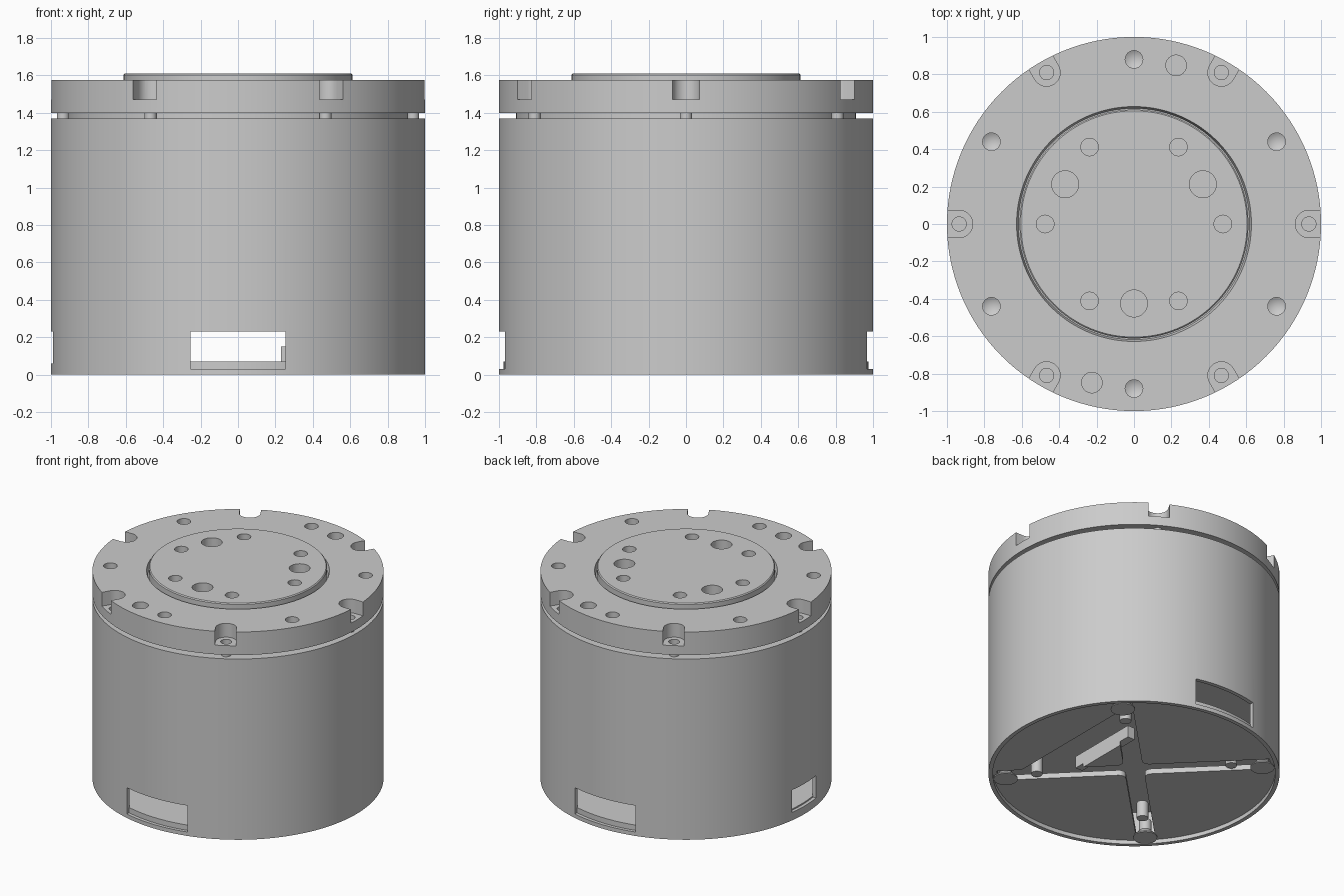
import bpy, bmesh
from math import sin, cos, pi, radians
from mathutils import Matrix, Vector

if "Cube" in bpy.data.objects:
    bpy.data.objects.remove(bpy.data.objects["Cube"])


def finish(name, bm, smooth=True):
    bmesh.ops.recalc_face_normals(bm, faces=bm.faces)
    me = bpy.data.meshes.new(name)
    bm.to_mesh(me)
    bm.free()
    ob = bpy.data.objects.new(name, me)
    bpy.context.collection.objects.link(ob)
    return ob


def lathe(bm, profile, n=32, at=(0, 0)):
    """Revolve (r, z) points about a vertical axis; r = 0 makes a pole."""
    rings = []
    for r, z in profile:
        if r == 0:
            rings.append([bm.verts.new((at[0], at[1], z))])
        else:
            rings.append([bm.verts.new((at[0] + r * cos(2 * pi * i / n),
                                        at[1] + r * sin(2 * pi * i / n), z)) for i in range(n)])
    for a, b in zip(rings, rings[1:]):
        for i in range(n):
            j = (i + 1) % n
            if len(a) == 1:
                bm.faces.new((a[0], b[i], b[j]))
            elif len(b) == 1:
                bm.faces.new((a[i], a[j], b[0]))
            else:
                bm.faces.new((a[i], a[j], b[j], b[i]))


def prism(bm, pts, z0, z1, rot=0.0):
    """Extrude an xy outline between two heights, turned about z."""
    m = Matrix.Rotation(rot, 3, 'Z')
    lo = [bm.verts.new(m @ Vector((x, y, z0))) for x, y in pts]
    hi = [bm.verts.new(m @ Vector((x, y, z1))) for x, y in pts]
    n = len(pts)
    bm.faces.new(lo[::-1])
    bm.faces.new(hi)
    for i in range(n):
        j = (i + 1) % n
        bm.faces.new((lo[i], lo[j], hi[j], hi[i]))


def rect(x0, x1, y0, y1):
    return [(x0, y0), (x1, y0), (x1, y1), (x0, y1)]


def polar(r, deg):
    return r * cos(radians(deg)), r * sin(radians(deg))


def hole(bm, at, r, top, depth, tip=0.0):
    """Drill shape, with a conical bottom when tip > 0."""
    end = [(r, top - depth), (0, top - depth - tip)]
    lathe(bm, [(0, top + 0.05), (r, top + 0.05)] + end, 32, at)


def cut(ob, bm):
    cutter = finish("cutter", bm)
    cutter.hide_render = True
    mod = ob.modifiers.new("cut", 'BOOLEAN')
    mod.operation, mod.solver, mod.object = 'DIFFERENCE', 'EXACT', cutter
    bpy.context.view_layer.objects.active = ob
    bpy.ops.object.modifier_apply(modifier=mod.name)
    bpy.data.objects.remove(cutter)


def smooth(ob):
    bpy.ops.object.select_all(action='DESELECT')
    ob.select_set(True)
    bpy.context.view_layer.objects.active = ob
    bpy.ops.object.shade_smooth_by_angle(angle=radians(30))


parts = []

# Housing: open-bottomed shell with a neck on top
bm = bmesh.new()
lathe(bm, [(0, 0.25), (0.97, 0.25), (0.97, 0), (1, 0), (1, 1.37),
           (0.91, 1.37), (0.91, 1.40), (0, 1.40)], 128)
housing = finish("housing", bm)
# Front, back and left windows
bm = bmesh.new()
for rot in (0, pi):
    prism(bm, rect(-0.255, 0.255, -1.1, -0.9), 0.03, 0.23, rot)
prism(bm, rect(-1.1, -0.9, -0.145, 0.145), 0.06, 0.23)
cut(housing, bm)
parts.append(housing)

# Flange with a moat around the output disc
bm = bmesh.new()
lathe(bm, [(0, 1.40), (1, 1.40), (1, 1.575), (0.628, 1.575), (0.618, 1.54), (0, 1.54)], 128)
flange = finish("flange", bm)
# U-shaped notches round the rim
bm = bmesh.new()
for k in range(6):
    arc = [(0.935 + 0.073 * cos(radians(a)), 0.073 * sin(radians(a))) for a in range(90, 271, 12)]
    prism(bm, arc + [(1.1, -0.073), (1.1, 0.073)], 1.47, 1.65, k * pi / 3)
cut(flange, bm)
# Threaded, dowel and screw holes
bm = bmesh.new()
for k in range(6):
    hole(bm, polar(0.88, 30 + 60 * k), 0.047, 1.575, 0.1, 0.027)
    hole(bm, polar(0.935, 60 * k), 0.038, 1.47, 0.04)
for s in (1, -1):
    hole(bm, (0.225 * s, 0.848 * s), 0.055, 1.575, 0.1)
cut(flange, bm)
parts.append(flange)

# Output disc
bm = bmesh.new()
lathe(bm, [(0, 1.41), (0.612, 1.41), (0.612, 1.603), (0.605, 1.61), (0, 1.61)], 128)
disc = finish("output_disc", bm)
bm = bmesh.new()
for k in range(6):
    hole(bm, polar(0.475, 60 * k), 0.047, 1.61, 0.11, 0.027)
for k in range(3):
    hole(bm, polar(0.425, 30 + 120 * k), 0.072, 1.61, 0.12)
cut(disc, bm)
parts.append(disc)

# Screw shanks crossing the groove
bm = bmesh.new()
for k in range(6):
    lathe(bm, [(0, 1.36), (0.033, 1.36), (0.033, 1.41), (0, 1.41)], 24, polar(0.935, 60 * k))
parts.append(finish("flange_screws", bm))

# Base plate divided by a diagonal cross slot
bm = bmesh.new()
lathe(bm, [(0, 0.03), (0.975, 0.03), (0.975, 0.07), (0, 0.07)], 128)
base = finish("base_plate", bm)
w, L = 0.065, 0.94
quarter = [(L, -w), (L, w), (w, w)]
outline = []
for k in range(4):
    m = Matrix.Rotation(k * pi / 2, 2)
    outline += [tuple(m @ Vector(p)) for p in quarter]
bm = bmesh.new()
prism(bm, outline, -0.05, 0.2, pi / 4)
corners = [e for e in bm.edges
           if abs(e.verts[0].co.z - e.verts[1].co.z) > 0.1 and e.verts[0].co.xy.length < 0.2]
bmesh.ops.bevel(bm, geom=corners, offset=0.05, segments=5, affect='EDGES', profile=0.5)
cut(base, bm)
# Wide slot across the right sector
bm = bmesh.new()
prism(bm, [(0.29, -0.29), (0.59, -0.56), (0.59, 0.56), (0.29, 0.29)], -0.05, 0.2)
cut(base, bm)
parts.append(base)

# Upright rib beside the slot
bm = bmesh.new()
prism(bm, rect(0.23, 0.29, -0.28, 0.28), 0.06, 0.15)
parts.append(finish("inner_rib", bm))

# Flared base screws and inner pins on the diagonals
bm = bmesh.new()
for k in range(4):
    a = 45 + 90 * k
    lathe(bm, [(0, 0), (0.083, 0), (0.083, 0.008), (0.042, 0.05), (0.042, 0.13), (0, 0.13)],
          32, polar(0.885, a))
    lathe(bm, [(0, 0.03), (0.04, 0.03), (0.04, 0.15), (0, 0.15)], 24, polar(0.67, a))
parts.append(finish("base_screws", bm))

for p in parts:
    smooth(p)
